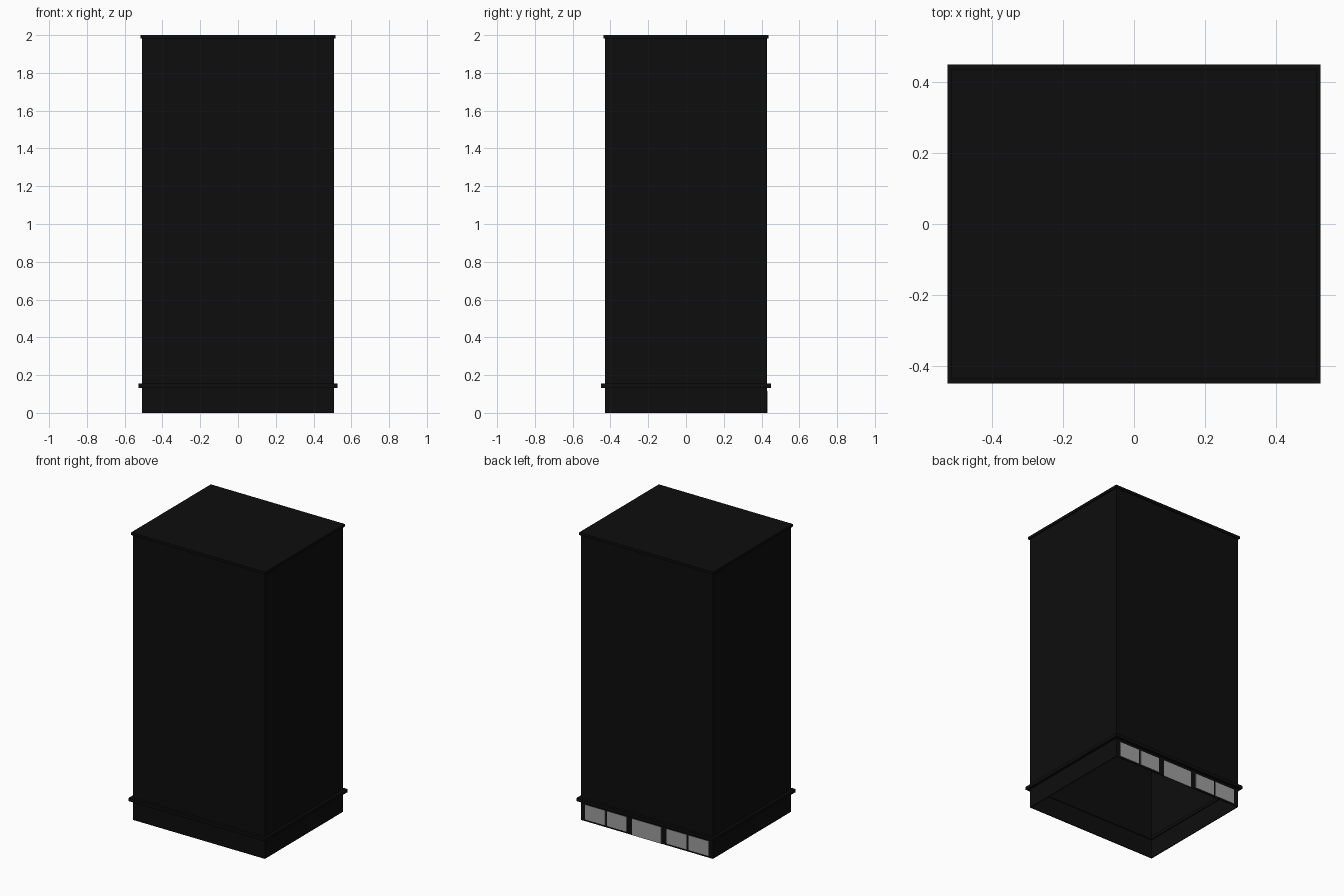
import bpy

cube = bpy.data.objects.get("Cube")
if cube:
    bpy.data.objects.remove(cube, do_unlink=True)


def material(name, value):
    mat = bpy.data.materials.new(name)
    mat.use_nodes = True
    colour = (value, value, value, 1)
    mat.diffuse_color = colour
    mat.node_tree.nodes["Principled BSDF"].inputs["Base Color"].default_value = colour
    return mat


black = material("black", 0.004)
grey = material("grey", 0.34)


def box(name, x0, x1, y0, y1, z0, z1, mat):
    """Axis-aligned box between two corners."""
    bpy.ops.mesh.primitive_cube_add(size=1)
    ob = bpy.context.object
    ob.name = ob.data.name = name
    for v in ob.data.vertices:
        v.co = [a if c < 0 else b
                for c, a, b in zip(v.co, (x0, y0, z0), (x1, y1, z1))]
    ob.data.materials.append(mat)
    return ob


def ring(name, half_x, half_y, z0, z1, width, mat):
    """Rectangular wall or band, open at top and bottom."""
    verts, faces = [], []
    for inset, z in ((0, z0), (0, z1), (width, z1), (width, z0)):
        x, y = half_x - inset, half_y - inset
        verts += [(-x, -y, z), (x, -y, z), (x, y, z), (-x, y, z)]
    for loop in range(4):
        nxt = (loop + 1) % 4
        for i in range(4):
            j = (i + 1) % 4
            faces.append((loop * 4 + i, loop * 4 + j, nxt * 4 + j, nxt * 4 + i))
    mesh = bpy.data.meshes.new(name)
    mesh.from_pydata(verts, [], faces)
    mesh.materials.append(mat)
    ob = bpy.data.objects.new(name, mesh)
    bpy.context.collection.objects.link(ob)
    return ob


HX, HY = 0.508, 0.43

# Hollow tower, open underneath
ring("tower_walls", HX, HY, 0, 1.985, 0.005, black)

# Overhanging roof slab and ledge above the ground floor
box("roof_slab", -0.516, 0.516, -0.438, 0.438, 1.982, 2, black)
ring("ground_floor_ledge", 0.527, 0.45, 0.133, 0.155, 0.03, black)

# Back entrance and the two windows on each side of it
box("back_entrance", -0.112, 0.112, HY - 0.001, HY + 0.002, 0, 0.115, grey)
for side, label in ((1, "left"), (-1, "right")):
    for part, near, far in (("inner", 0.154, 0.305), ("outer", 0.32, 0.474)):
        x0, x1 = sorted((side * near, side * far))
        box(f"back_window_{label}_{part}", x0, x1,
            HY - 0.001, HY + 0.002, 0.012, 0.115, grey)
